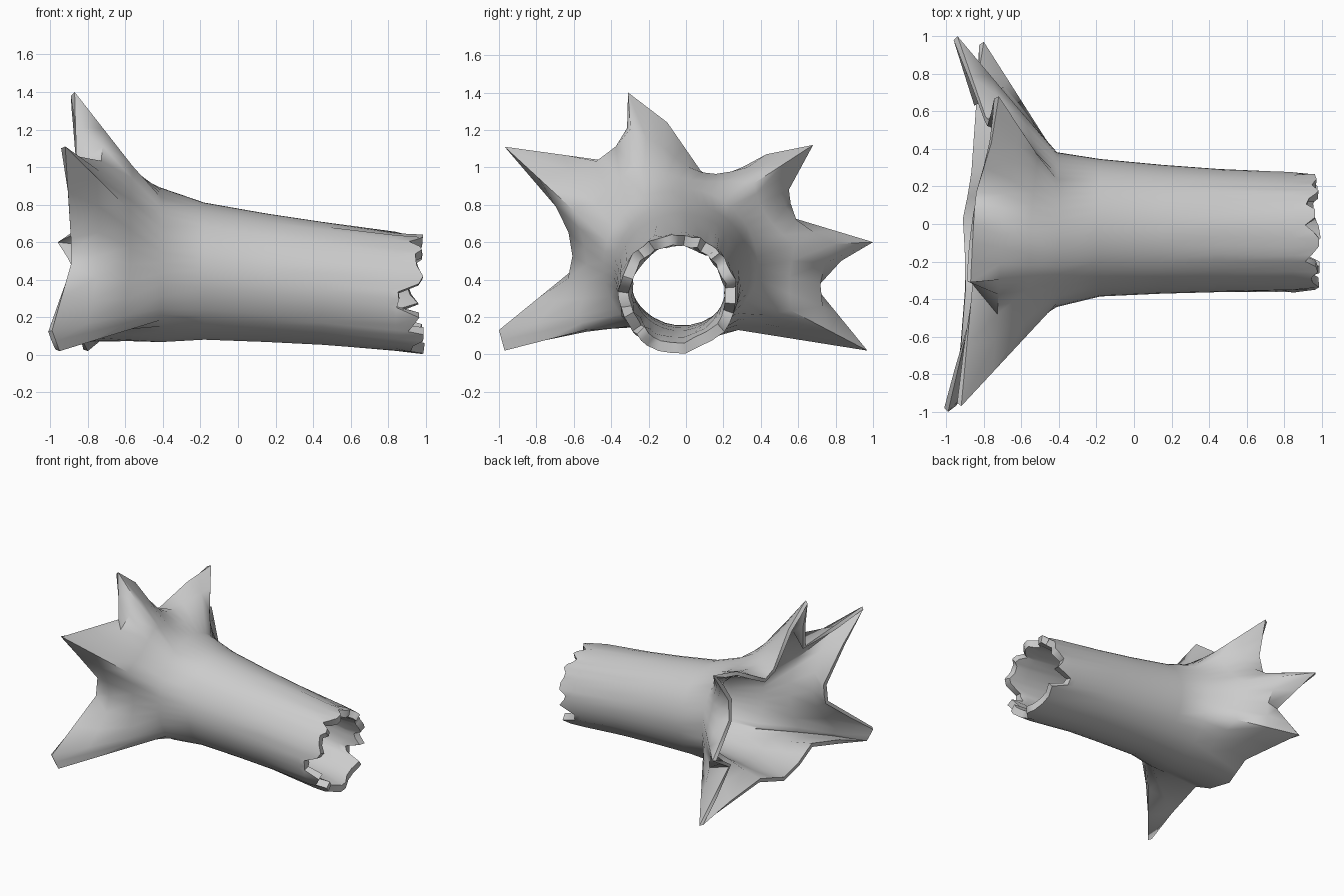
import bpy, bmesh, math, random

if "Cube" in bpy.data.objects:
    bpy.data.objects.remove(bpy.data.objects["Cube"])
random.seed(4)

# flared root outline (x, y, z), anticlockwise seen from +x
ROOTS = [(-.80, .97, .02), (-.85, .66, .40), (-.94, 1.0, .60), (-.79, .57, .73),
         (-.77, .55, .88), (-.72, .68, 1.12), (-.76, .43, 1.07), (-.84, .17, .93),
         (-.85, .08, .98), (-.86, -.10, 1.24), (-.87, -.31, 1.40), (-.86, -.32, 1.02),
         (-.92, -.97, 1.11), (-.89, -.55, .62), (-.89, -.57, .48), (-.99, -1.0, .13),
         (-.95, -.97, .02), (-.90, -.35, .19), (-.90, -.18, .10), (-.91, .03, .06),
         (-.86, .28, .13)]
# trunk sections: x, centre y, centre z, radius
TRUNK = [(1.0, -.045, .325, .322), (.84, -.045, .335, .325), (.45, -.035, .38, .328),
         (.15, -.028, .41, .343), (-.18, -.02, .445, .366), (-.41, -.03, .478, .412)]


def lerp(a, b, t):
    return tuple(p + (q - p) * t for p, q in zip(a, b))


def unwrapped_angles(points):
    out = []
    for x, y, z in points:
        a = math.atan2(z - .42, y + .03)
        while out and a < out[-1] - .3:
            a += math.tau
        out.append(a)
    return out


def reach(p):
    return math.hypot(p[1] + .03, p[2] - .45)


def fill_valleys(row):
    """web the gaps between roots while keeping the root ridges and the underside"""
    out = []
    for k, p in enumerate(row):
        mean = lerp(row[k - 1], row[(k + 1) % len(row)], .5)
        q = lerp(p, mean, .8)
        under = p[2] < .25 and abs(p[1]) < .6
        out.append(q if reach(q) > reach(p) and not under else p)
    return out


# double the outline columns with midpoints
n = len(ROOTS)
angles = unwrapped_angles(ROOTS)
angles.append(angles[0] + math.tau)
rim, theta = [], []
for i in range(n):
    rim += [ROOTS[i], lerp(ROOTS[i], ROOTS[(i + 1) % n], .5)]
    theta += [angles[i], (angles[i] + angles[i + 1]) / 2]
m = len(rim)
theta = [.6 * a + .4 * (theta[0] + .1 + math.tau * k / m) for k, a in enumerate(theta)]


def broken_edge(k, a):
    """x position of the splintered end at angle a"""
    d = math.degrees(a) % 360
    if 172 < d < 196:
        return random.uniform(.81, .88)
    if 325 < d < 345:
        return random.uniform(.82, .88)
    return random.uniform(.96, .99) if k % 4 < 2 else random.uniform(.9, .96)


ends = [broken_edge(k, a) for k, a in enumerate(theta)]
rows = []
for i, (x, cy, cz, r) in enumerate(TRUNK):
    row = []
    for k, a in enumerate(theta):
        rr = r + (random.uniform(-.016, .002) if i < 2 else 0)
        px = ends[k] if i == 0 else min(x, ends[k] - .05)
        row.append((px, cy + rr * math.cos(a), cz + rr * math.sin(a)))
    rows.append(row)
neck = rows[-1]
for t, passes in ((.33, 6), (.67, 4), (1, 0)):
    row = [lerp(p, q, t) for p, q in zip(neck, rim)]
    for _ in range(passes):
        row = fill_valleys(row)
    rows.append(row)
weights = [.75, .95, 1, 1, 1, .95, .75, .5, .4]

# hollow log skin
bm = bmesh.new()
grid = [[bm.verts.new(p) for p in row] for row in rows]
for a, b in zip(grid, grid[1:]):
    for k in range(m):
        j = (k + 1) % m
        bm.faces.new((a[k], b[k], b[j], a[j]))
mesh = bpy.data.meshes.new("hollow_log")
bm.to_mesh(mesh)
bm.free()
log = bpy.data.objects.new("hollow_log", mesh)
bpy.context.collection.objects.link(log)

# wall thickness, thinner toward the root tips
group = log.vertex_groups.new(name="wall")
for i, w in enumerate(weights):
    group.add(list(range(i * m, (i + 1) * m)), w, 'REPLACE')
wall = log.modifiers.new("wall", 'SOLIDIFY')
wall.thickness = .075
wall.offset = -1
wall.vertex_group = "wall"

bpy.context.view_layer.objects.active = log
log.select_set(True)
bpy.ops.object.modifier_apply(modifier="wall")
bpy.ops.object.shade_smooth_by_angle(angle=math.radians(60))
